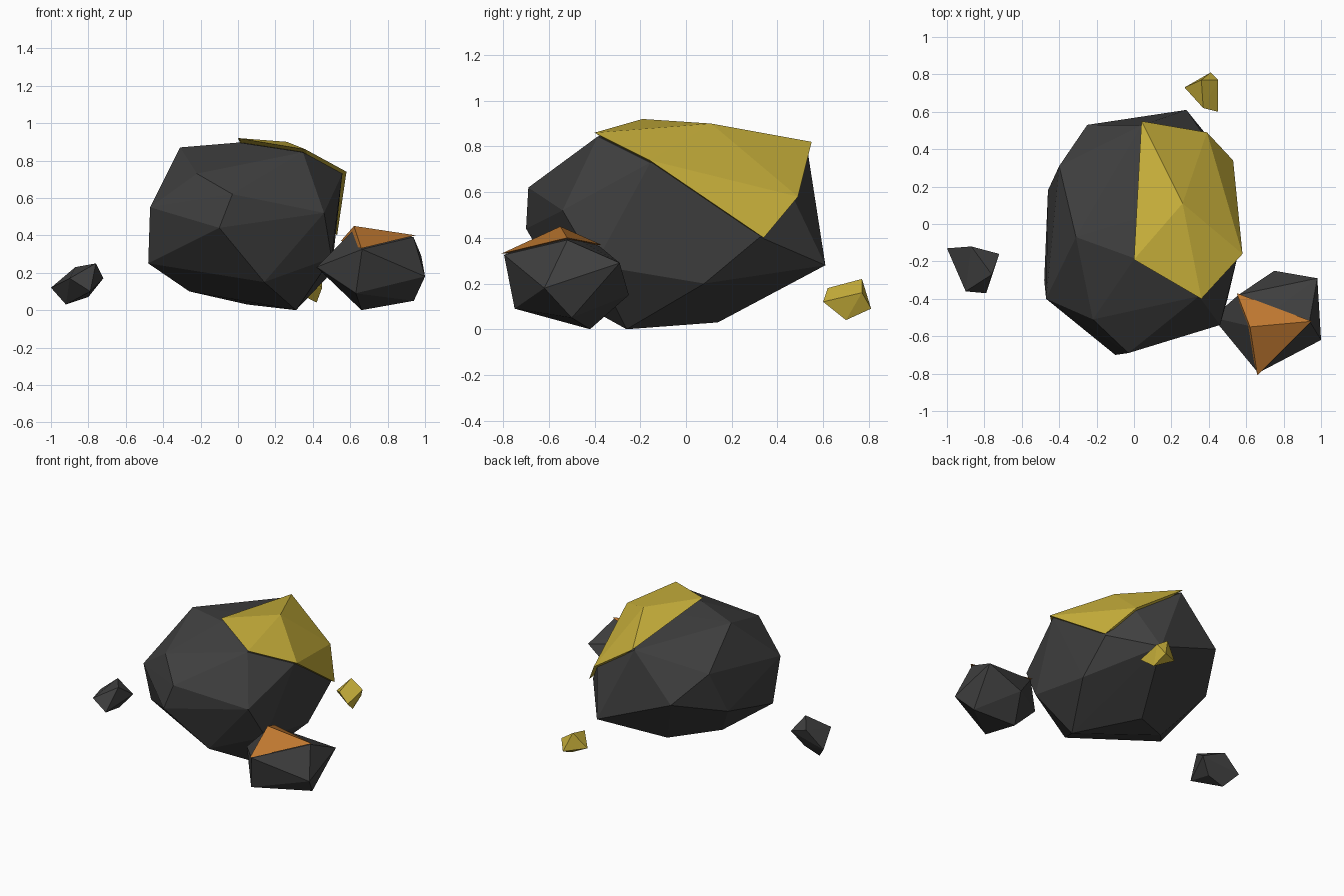
import bpy
import bmesh
from mathutils import Vector

default_cube = bpy.data.objects.get("Cube")
if default_cube:
    bpy.data.objects.remove(default_cube, do_unlink=True)


def make_material(name, colour):
    material = bpy.data.materials.new(name)
    material.use_nodes = True
    rgba = (*colour, 1)
    material.diffuse_color = rgba
    material.node_tree.nodes["Principled BSDF"].inputs["Base Color"].default_value = rgba
    return material


def faceted_stone(name, corners, material):
    """Wrap a flat-shaded convex stone around its corner points."""
    mesh = bpy.data.meshes.new(name)
    bm = bmesh.new()
    for corner in corners:
        bm.verts.new(corner)
    bmesh.ops.convex_hull(bm, input=bm.verts[:])
    loose = [vert for vert in bm.verts if not vert.link_faces]
    bmesh.ops.delete(bm, geom=loose, context="VERTS")
    bmesh.ops.recalc_face_normals(bm, faces=bm.faces[:])
    bm.to_mesh(mesh)
    bm.free()
    mesh.materials.append(material)
    stone = bpy.data.objects.new(name, mesh)
    bpy.context.scene.collection.objects.link(stone)


def capped_stone(name, body, cap, thickness, stone_material, cap_material):
    """Make a stone whose cap corners stand slightly proud of the body."""
    everything = [Vector(corner) for corner in body + cap]
    centre = sum(everything, Vector()) / len(everything)
    seats = []
    for corner in cap:
        point = Vector(corner)
        seats.append(point + (centre - point).normalized() * thickness)
    faceted_stone(name, body + seats, stone_material)
    faceted_stone(name + "_ore_cap", cap, cap_material)


charcoal = make_material("charcoal stone", (.05, .05, .05))
gold = make_material("golden ore", (.60, .45, .045))
copper = make_material("copper ore", (.53, .19, .03))

# Large boulder: front, right side, back, left side, then underside corners
boulder_body = [
    (-.10, -.70, .44), (-.03, -.69, .62), (.46, -.54, .52), (-.22, -.51, .73),
    (-.47, -.40, .55), (-.48, -.30, .25), (-.31, -.07, .87),
    (-.46, .18, .37), (-.40, .31, .67), (-.25, .53, .49), (.28, .61, .28),
    (.50, -.40, .28), (.50, .08, .20), (.14, -.53, .15),
    (.31, -.26, 0), (.05, .14, .03), (-.26, -.04, .10),
]
boulder_cap = [
    (0, -.19, .92), (.36, -.40, .86), (.58, -.16, .74), (.26, .11, .90),
    (.04, .55, .82), (.39, .49, .58), (.53, .34, .40),
]
capped_stone("boulder", boulder_body, boulder_cap, .025, charcoal, gold)

# Medium rock leaning on the boulder
rock_body = [
    (.98, -.29, .29), (1, -.62, .18), (.94, -.50, .05), (.63, -.75, .09),
    (.66, -.42, 0), (.42, -.50, .23), (.75, -.25, .15),
]
rock_cap = [
    (.62, -.55, .45), (.95, -.52, .40), (.66, -.81, .33), (.55, -.37, .37),
]
capped_stone("medium_rock", rock_body, rock_cap, .015, charcoal, copper)

# Loose pebbles
faceted_stone("dark_pebble", [
    (-1, -.13, .12), (-.87, -.12, .23), (-.72, -.16, .17), (-.76, -.27, .25),
    (-.79, -.37, .10), (-.90, -.36, .17), (-.92, -.20, .03), (-.80, -.20, .07),
], charcoal)
faceted_stone("golden_pebble", [
    (.27, .73, .12), (.41, .81, .09), (.45, .77, .16), (.45, .60, .12),
    (.37, .62, .18), (.36, .77, .22), (.42, .70, .04),
], gold)
